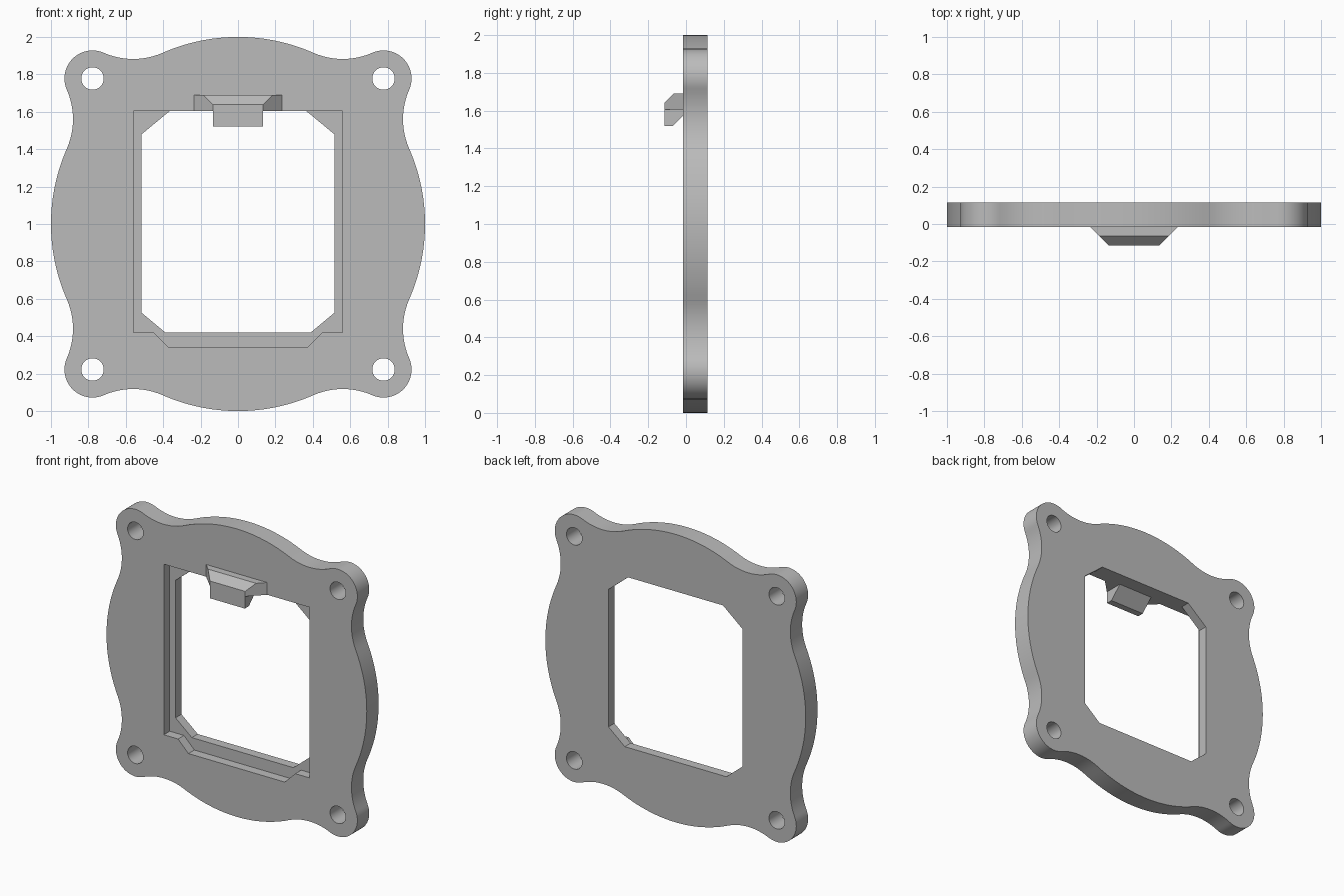
import bpy, bmesh, math
from math import cos, sin, pi
from mathutils import Vector

cube = bpy.data.objects.get("Cube")
if cube:
    bpy.data.objects.remove(cube, do_unlink=True)

FRONT, BACK, FLOOR = -0.015, 0.115, 0.05
MID = 1.0      # height of the plate centre
EAR = 0.778    # offset of the corner holes

grey = bpy.data.materials.new("plain grey")
grey.use_nodes = True
grey.diffuse_color = (0.5, 0.5, 0.5, 1)
grey.node_tree.nodes["Principled BSDF"].inputs["Base Color"].default_value = grey.diffuse_color


def make_object(name, bm):
    bmesh.ops.recalc_face_normals(bm, faces=bm.faces)
    mesh = bpy.data.meshes.new(name)
    bm.to_mesh(mesh)
    bm.free()
    mesh.materials.append(grey)
    obj = bpy.data.objects.new(name, mesh)
    bpy.context.collection.objects.link(obj)
    return obj


def prism(name, outline, y0, y1):
    """Extrude an (x, z) outline along y."""
    bm = bmesh.new()
    face = bm.faces.new([bm.verts.new((x, y0, z)) for x, z in outline])
    moved = bmesh.ops.extrude_face_region(bm, geom=[face])["geom"]
    verts = [v for v in moved if isinstance(v, bmesh.types.BMVert)]
    bmesh.ops.translate(bm, verts=verts, vec=(0, y1 - y0, 0))
    return make_object(name, bm)


def mirrored(half):
    """Close a right-hand half outline with its mirror image."""
    return half + [(-x, z) for x, z in reversed(half)]


def arc(centre, radius, a0, a1, steps):
    return [centre + radius * Vector((cos(a), sin(a)))
            for a in (a0 + (a1 - a0) * i / steps for i in range(steps + 1))]


def plate_outline():
    """Round body, corner ears and the tangent hollows between them."""
    body, ear, hollow = 1.0, 0.15, 0.39
    dist = EAR * math.sqrt(2)
    reach = body + hollow
    swing = math.acos((reach**2 + dist**2 - (ear + hollow)**2) / (2 * reach * dist))
    ear_c = Vector((EAR, EAR))
    low, high = pi / 4 - swing, pi / 4 + swing
    low_c = reach * Vector((cos(low), sin(low)))
    high_c = reach * Vector((cos(high), sin(high)))
    to_low, to_high = low_c - ear_c, high_c - ear_c
    a_low = math.atan2(to_low.y, to_low.x)
    a_high = math.atan2(to_high.y, to_high.x)
    quarter = arc(Vector((0, 0)), body, -low, low, 24)
    quarter += arc(low_c, hollow, low + pi, a_low + pi, 12)[1:]
    quarter += arc(ear_c, ear, a_low, a_high, 28)[1:]
    quarter += arc(high_c, hollow, a_high - pi, high - pi, 12)[1:-1]
    points = []
    for k in range(4):
        c, s = cos(k * pi / 2), sin(k * pi / 2)
        points += [(c * p.x - s * p.y, MID + s * p.x + c * p.y) for p in quarter]
    return points


# Plate, with stepped window and four bolt holes
plate = prism("mounting_plate", plate_outline(), FRONT, BACK)
recess = mirrored([(0.37, 0.34), (0.45, 0.42), (0.56, 0.42), (0.56, 1.605)])
window = mirrored([(0.39, 0.421), (0.515, 0.525), (0.515, 1.48), (0.365, 1.604)])
cutters = [prism("recess_cutter", recess, -0.3, FLOOR),
           prism("window_cutter", window, 0.0, 0.3)]
for sx in (-1, 1):
    for sz in (-1, 1):
        centre = Vector((sx * EAR, MID + sz * EAR))
        ring = arc(centre, 0.06, 0, 2 * pi, 32)[:-1]
        cutters.append(prism("bolt_hole_cutter", [tuple(p) for p in ring], -0.3, 0.3))

for cutter in cutters:
    cutter.hide_render = True
    mod = plate.modifiers.new("cut", 'BOOLEAN')
    mod.operation, mod.solver, mod.object = 'DIFFERENCE', 'EXACT', cutter
bpy.context.view_layer.update()
graph = bpy.context.evaluated_depsgraph_get()
cut_mesh = bpy.data.meshes.new_from_object(plate.evaluated_get(graph))
plate.modifiers.clear()
plate.data = cut_mesh
for cutter in cutters:
    bpy.data.objects.remove(cutter, do_unlink=True)

bpy.ops.object.select_all(action='DESELECT')
plate.select_set(True)
bpy.context.view_layer.objects.active = plate
bpy.ops.object.shade_smooth_by_angle(angle=math.radians(30))


# Clip base: sides taper at 45 degrees towards the front, top edge is bevelled
bm = bmesh.new()
profile = [(FRONT, 1.605), (-0.115, 1.605), (-0.115, 1.64), (-0.065, 1.69), (FRONT, 1.69)]
sides = [[bm.verts.new((s * (0.25 + y), y, z)) for y, z in profile] for s in (-1, 1)]
for side in sides:
    bm.faces.new(side)
for i in range(len(profile)):
    j = (i + 1) % len(profile)
    bm.faces.new((sides[0][i], sides[0][j], sides[1][j], sides[1][i]))
make_object("clip_base", bm)

# Clip lip: hangs over the window, sloping back up to its top edge
bm = bmesh.new()
lip = [(-0.115, 1.605), (-0.115, 1.52), (-0.07, 1.52), (0.015, 1.605)]
face = bm.faces.new([bm.verts.new((-0.133, y, z)) for y, z in lip])
moved = bmesh.ops.extrude_face_region(bm, geom=[face])["geom"]
bmesh.ops.translate(bm, vec=(0.266, 0, 0),
                    verts=[v for v in moved if isinstance(v, bmesh.types.BMVert)])
make_object("clip_lip", bm)
